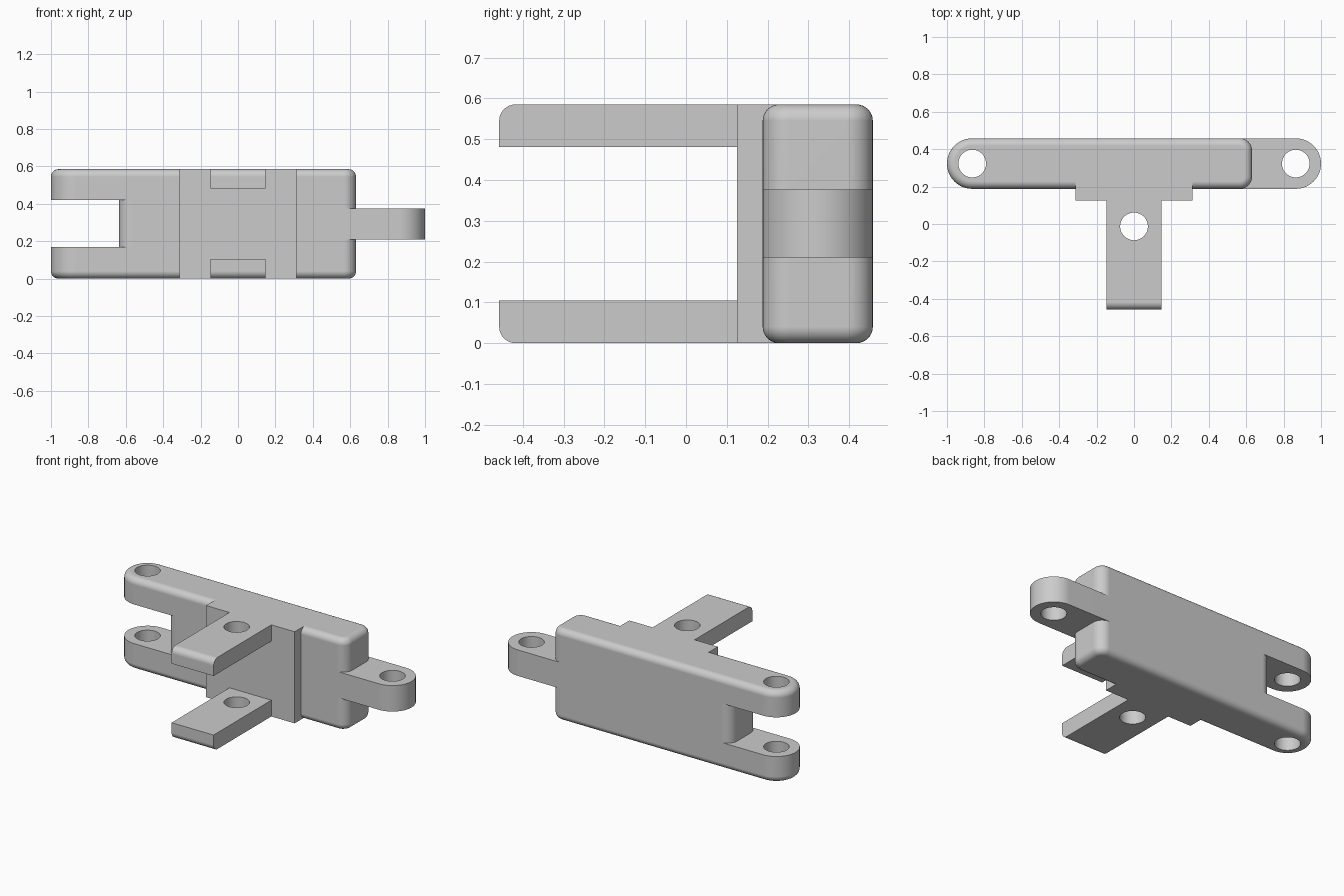
import bpy, bmesh, math

if "Cube" in bpy.data.objects:
    bpy.data.objects.remove(bpy.data.objects["Cube"])

steel = bpy.data.materials.new("plain grey")
steel.diffuse_color = (0.6, 0.6, 0.6, 1)
steel.use_nodes = True
steel.node_tree.nodes["Principled BSDF"].inputs["Base Color"].default_value = steel.diffuse_color

Y0, Y1, H = 0.188, 0.458, 0.585      # link front, back and height
YC, R = (Y0 + Y1) / 2, (Y1 - Y0) / 2
FIL, CORNER = 0.04, 0.065            # edge fillet, vertical corner radius
PIN, HOLE = 0.865, 0.074


def arc(cx, cy, r, a0, a1, n=10):
    return [(cx + r * math.cos(math.radians(a0 + (a1 - a0) * i / n)),
             cy + r * math.sin(math.radians(a0 + (a1 - a0) * i / n))) for i in range(n + 1)]


def loft(name, loops):
    """Closed solid through matching loops of 3D points."""
    bm = bmesh.new()
    rings = [[bm.verts.new(p) for p in lp] for lp in loops]
    n = len(rings[0])
    for a, b in zip(rings, rings[1:]):
        for i in range(n):
            j = (i + 1) % n
            bm.faces.new((a[i], a[j], b[j], b[i]))
    bm.faces.new(rings[0][::-1])
    bm.faces.new(rings[-1])
    bmesh.ops.recalc_face_normals(bm, faces=bm.faces[:])
    me = bpy.data.meshes.new(name)
    bm.to_mesh(me)
    bm.free()
    me.materials.append(steel)
    ob = bpy.data.objects.new(name, me)
    bpy.context.collection.objects.link(ob)
    return ob


def prism(name, pts, z0, z1):
    return loft(name, [[(x, y, z) for x, y in pts] for z in (z0, z1)])


def combine(ob, other, op):
    m = ob.modifiers.new(op, 'BOOLEAN')
    m.operation, m.solver, m.object = op, 'EXACT', other
    bpy.context.view_layer.objects.active = ob
    bpy.ops.object.modifier_apply(modifier=m.name)
    bpy.data.objects.remove(other)


def body_outline(d):
    """Round left end, small corners on the right, inset by d."""
    r, c, xr = R - d, CORNER - d, 0.631 - CORNER
    return (arc(-PIN, YC, r, 90, 270, 24)
            + arc(xr, Y0 + CORNER, c, -90, 0) + arc(xr, Y1 - CORNER, c, 0, 90))


# main bar with filleted top and bottom edges
steps = [math.radians(90 * i / 8) for i in range(9)]
lower = [(FIL * (1 - math.sin(a)), FIL * (1 - math.cos(a))) for a in steps]
layers = lower + [(d, H - z) for d, z in reversed(lower)]
link = loft("chain_link", [[(x, y, z) for x, y in body_outline(d)] for d, z in layers])

# fork slot, its inner wall rounded at both corners
xs = -0.635 + CORNER
slot = ([(-1.2, 0.1), (xs, 0.1)] + arc(xs, Y0 + CORNER, CORNER, 270, 180)
        + arc(xs, Y1 - CORNER, CORNER, 180, 90) + [(xs, 0.55), (-1.2, 0.55)])
combine(link, prism("slot_cutter", slot, 0.17, 0.42), 'DIFFERENCE')

# tongue on the right
tongue = arc(PIN, YC, R, -90, 90, 24) + [(0.4, Y1), (0.4, Y0)]
combine(link, prism("tongue", tongue, 0.21, 0.376), 'UNION')

# mounting pad on the front
pad = [(-0.313, 0.125), (0.313, 0.125), (0.313, 0.25), (-0.313, 0.25)]
combine(link, prism("mounting_pad", pad, 0, H), 'UNION')

# two prongs with rounded outer tips
for top in (False, True):
    prof = arc(-0.458 + FIL, FIL, FIL, 180, 270, 8) + [(0.2, 0), (0.2, 0.104), (-0.458, 0.104)]
    loops = [[(x, y, H - z if top else z) for y, z in prof] for x in (-0.148, 0.148)]
    combine(link, loft("prong", loops), 'UNION')

# pin holes
for x, y in ((-PIN, YC), (PIN, YC), (0, -0.013)):
    combine(link, prism("hole_cutter", arc(x, y, HOLE, 0, 360, 48)[:-1], -0.1, H + 0.1), 'DIFFERENCE')

# smooth curves, crisp edges
bpy.ops.object.select_all(action='DESELECT')
link.select_set(True)
bpy.context.view_layer.objects.active = link
bpy.ops.object.shade_smooth_by_angle(angle=math.radians(30))
wn = link.modifiers.new("weighted_normals", 'WEIGHTED_NORMAL')
wn.keep_sharp = True
